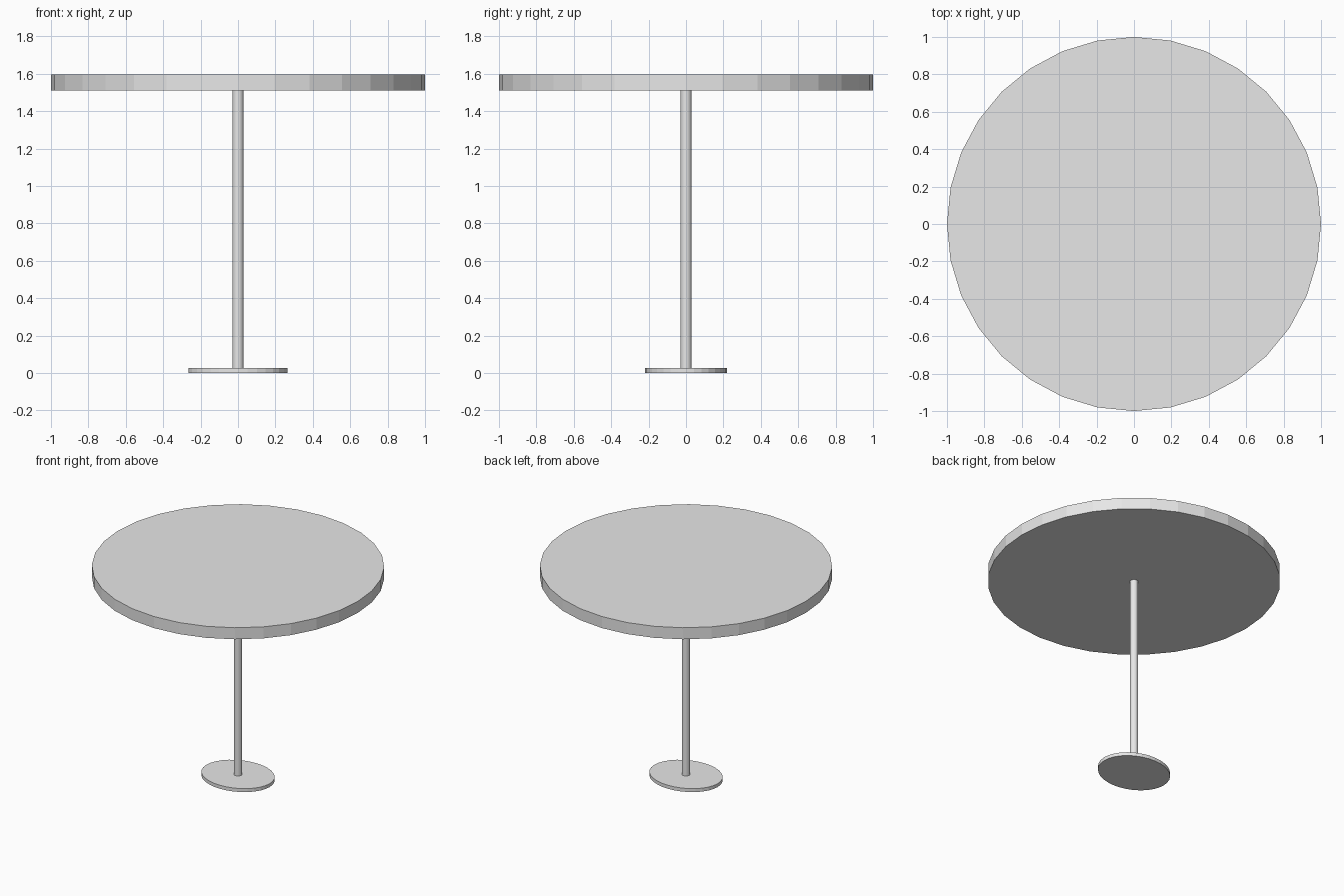
import bpy

cube = bpy.data.objects.get("Cube")
if cube:
    bpy.data.objects.remove(cube, do_unlink=True)

# Single plain grey finish
grey = bpy.data.materials.new("light_grey")
grey.use_nodes = True
colour = (0.8, 0.8, 0.8, 1.0)
grey.diffuse_color = colour
grey.node_tree.nodes["Principled BSDF"].inputs["Base Color"].default_value = colour


def disc(name, rx, ry, bottom, top):
    """Flat-shaded upright cylinder with an elliptical section."""
    bpy.ops.mesh.primitive_cylinder_add(
        vertices=32, radius=1, depth=1, location=(0, 0, (bottom + top) / 2))
    ob = bpy.context.object
    ob.name = name
    ob.scale = (rx, ry, top - bottom)
    bpy.ops.object.transform_apply(location=False, rotation=False, scale=True)
    ob.data.materials.append(grey)
    return ob


# Oval foot, slim column and round top
disc("foot_plate", 0.265, 0.218, 0.0, 0.026)
disc("column", 0.029, 0.029, 0.026, 1.51)
disc("table_top", 1.0, 1.0, 1.51, 1.597)
